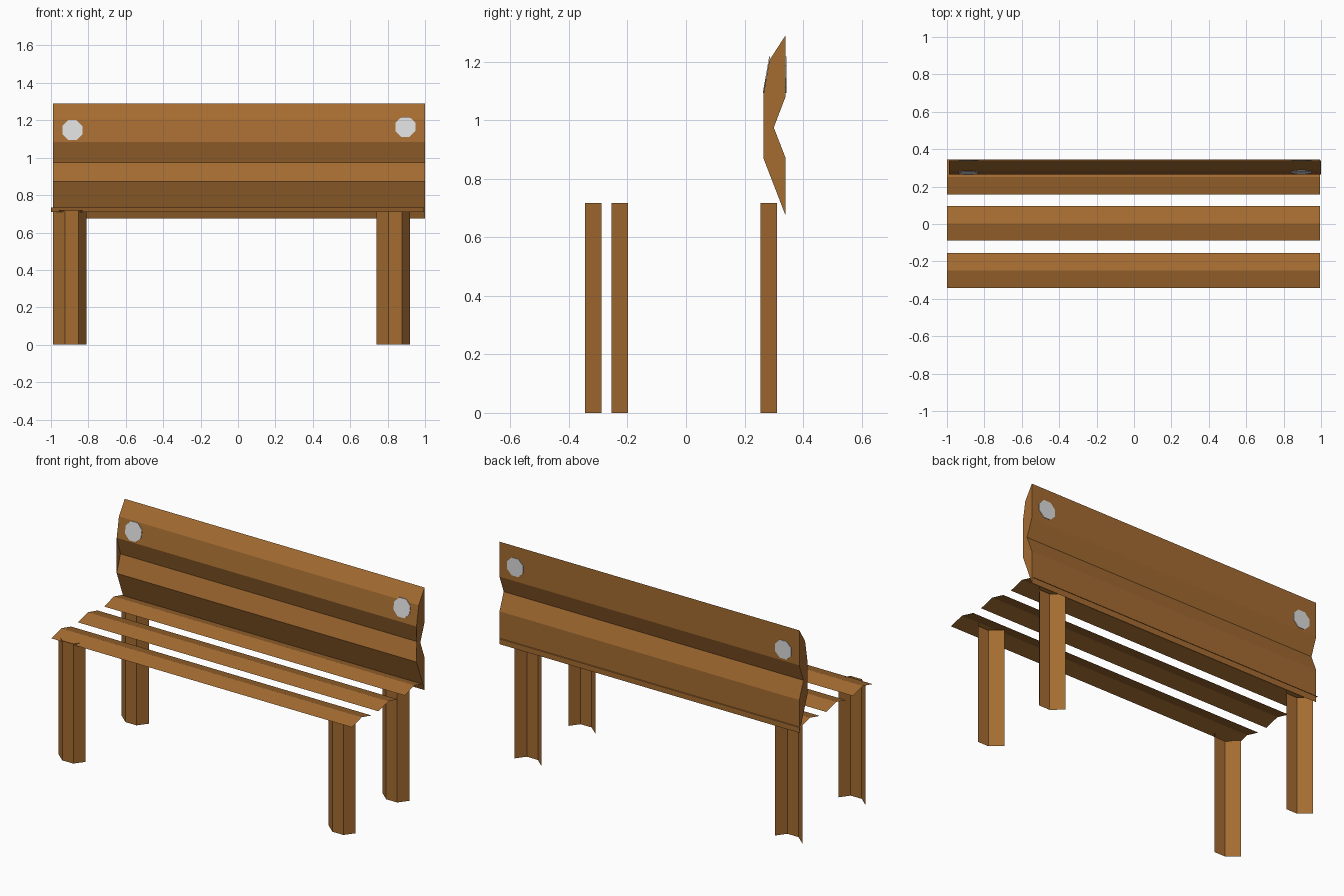
import bpy, bmesh, math

if "Cube" in bpy.data.objects:
    bpy.data.objects.remove(bpy.data.objects["Cube"])


def material(name, rgb):
    m = bpy.data.materials.new(name)
    m.diffuse_color = (*rgb, 1.0)
    m.use_nodes = True
    m.node_tree.nodes["Principled BSDF"].inputs["Base Color"].default_value = m.diffuse_color
    return m


WOOD = material("brown wood", (0.376, 0.150, 0.031))
BOLT = material("pale grey metal", (0.70, 0.71, 0.70))


def finish(name, bm, mat, normals=False):
    if normals:
        bmesh.ops.recalc_face_normals(bm, faces=bm.faces[:])
    mesh = bpy.data.meshes.new(name)
    bm.to_mesh(mesh)
    bm.free()
    mesh.materials.append(mat)
    ob = bpy.data.objects.new(name, mesh)
    bpy.context.collection.objects.link(ob)
    return ob


def sweep(bm, a, b, closed):
    """Join two matching rows of points with quads; cap the ends if closed."""
    va = [bm.verts.new(p) for p in a]
    vb = [bm.verts.new(p) for p in b]
    n = len(a)
    for i in range(n if closed else n - 1):
        j = (i + 1) % n
        bm.faces.new((va[i], va[j], vb[j], vb[i]))
    if closed:
        bm.faces.new(va)
        bm.faces.new(vb)


# Seat slats: open folded sheets with a central ridge
for i, y in enumerate((-0.248, 0.004, 0.252)):
    profile = [(y + 0.093, 0.71), (y, 0.735), (y - 0.093, 0.71)]
    bm = bmesh.new()
    sweep(bm, [(-1.0, *p) for p in profile], [(0.995, *p) for p in profile], False)
    ob = finish(f"seat_slat_{i + 1}", bm, WOOD)
    if ob.data.polygons[0].normal.z < 0:
        ob.data.flip_normals()

# Legs: open channels facing forward
for name, x, y in (("front_left_leg", -0.99, -0.345), ("front_right_leg", 0.74, -0.255),
                   ("back_left_leg", -0.99, 0.255), ("back_right_leg", 0.74, 0.255)):
    section = [(x, y + 0.056), (x + 0.065, y), (x + 0.138, y), (x + 0.18, y + 0.056)]
    bm = bmesh.new()
    sweep(bm, [(*p, 0.0) for p in section], [(*p, 0.718) for p in section], False)
    ob = finish(name, bm, WOOD)
    if ob.data.polygons[1].normal.y > 0:
        ob.data.flip_normals()

# Backrest: two planks meeting at a valley line
X0, X1 = -0.99, 1.0
upper = [(0.34, 1.29), (0.285, 1.205), (0.264, 1.085), (0.30, 0.975), (0.34, 1.08)]
lower = [(0.30, 0.975), (0.264, 0.872), (0.34, 0.675), (0.34, 0.872)]
for name, profile in (("upper_back_plank", upper), ("lower_back_plank", lower)):
    bm = bmesh.new()
    sweep(bm, [(X0, *p) for p in profile], [(X1, *p) for p in profile], True)
    finish(name, bm, WOOD, True)

# End plates filling the front valley at each end
for name, x in (("left_end_plate", X0), ("right_end_plate", X1)):
    pts = [(0.264, 1.085), (0.30, 0.975), (0.264, 0.872)]
    if x < 0:
        pts.reverse()
    bm = bmesh.new()
    bm.faces.new([bm.verts.new((x, *p)) for p in pts])
    ob = finish(name, bm, WOOD)
    if ob.data.polygons[0].normal.x * x < 0:
        ob.data.flip_normals()


# Bolt heads: thin octagons on the front and back of the upper plank
def front_y(z):
    return 0.264 + (z - 1.085) * (0.285 - 0.264) / 0.12


for side, x, z in (("left", -0.885, 1.147), ("right", 0.895, 1.165)):
    ring = [(x + 0.058 * math.cos(math.radians(22.5 + 45 * k)),
             z + 0.058 * math.sin(math.radians(22.5 + 45 * k))) for k in range(8)]
    for face, surface, out in (("front", front_y, -0.003), ("back", lambda h: 0.34, 0.003)):
        bm = bmesh.new()
        sweep(bm, [(px, surface(pz), pz) for px, pz in ring],
              [(px, surface(pz) + out, pz) for px, pz in ring], True)
        finish(f"{side}_{face}_bolt_head", bm, BOLT, True)
